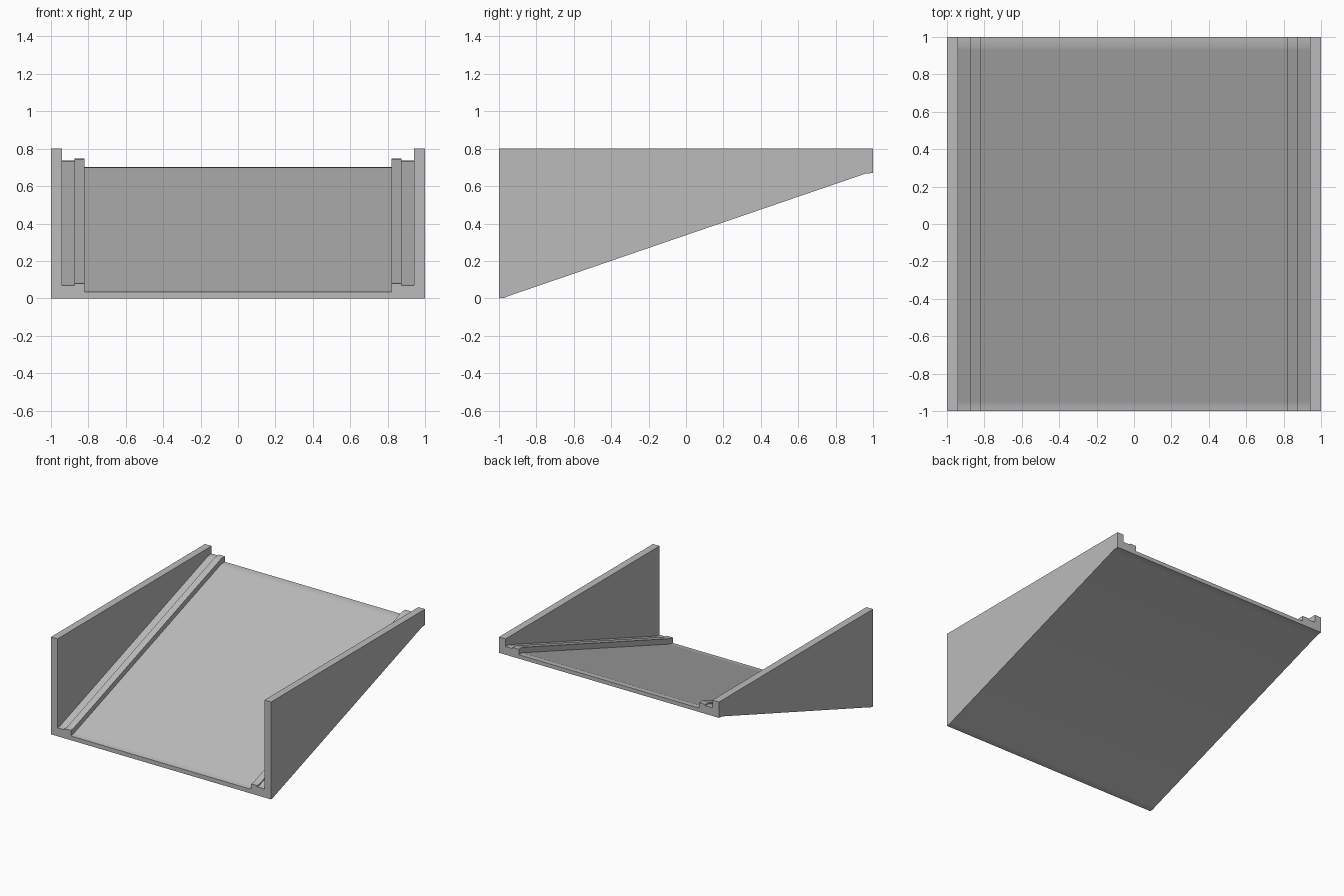
import bpy

default = bpy.data.objects.get("Cube")
if default:
    bpy.data.objects.remove(default, do_unlink=True)

# Single flat grey
grey = bpy.data.materials.new("plain grey")
grey.use_nodes = True
colour = (0.5, 0.5, 0.5, 1)
grey.diffuse_color = colour
grey.node_tree.nodes["Principled BSDF"].inputs["Base Color"].default_value = colour

WALL_TOP = 0.8
FLOOR, GROOVE, RAIL = 0.035, 0.07, 0.08

# Side lines of the ramp: flat lips at both ends, slope between
under = [(-1, 0), (-0.97, 0.003), (-0.95, 0.012), (0.94, 0.66), (0.96, 0.667), (1, 0.67)]
deck = [(-1, 0), (-0.965, 0.003), (-0.95, 0.009), (0.93, 0.657), (0.95, 0.665), (1, 0.667)]


def half_section(floor_z, deck_z):
    """Right to centre half of the cross-section, as x and z."""
    return [(1, floor_z), (1, WALL_TOP), (0.94, WALL_TOP),
            (0.94, deck_z + GROOVE), (0.875, deck_z + GROOVE),
            (0.875, deck_z + RAIL), (0.82, deck_z + RAIL),
            (0.82, deck_z + FLOOR)]


# Loft the channel section along the slope
verts, faces = [], []
for (yu, zu), (yd, zd) in zip(under, deck):
    half = half_section(zu, zd)
    ring = half + [(-x, z) for x, z in reversed(half)]
    for i, (x, z) in enumerate(ring):
        verts.append((x, yu if i in (0, len(ring) - 1) else yd, z))

n = len(ring)
for s in range(len(under) - 1):
    for i in range(n):
        a, b = s * n + i, s * n + (i + 1) % n
        faces.append((a, a + n, b + n, b))
faces.append(tuple(range(n)))
faces.append(tuple(reversed(range(len(verts) - n, len(verts)))))

mesh = bpy.data.meshes.new("walled_ramp")
mesh.from_pydata(verts, [], faces)
mesh.materials.append(grey)
ramp = bpy.data.objects.new("walled_ramp", mesh)
bpy.context.collection.objects.link(ramp)

# Consistent outward normals, soft lips and sharp corners
bpy.context.view_layer.objects.active = ramp
ramp.select_set(True)
bpy.ops.object.mode_set(mode="EDIT")
bpy.ops.mesh.select_all(action="SELECT")
bpy.ops.mesh.normals_make_consistent(inside=False)
bpy.ops.object.mode_set(mode="OBJECT")
bpy.ops.object.shade_smooth_by_angle(angle=0.52)
